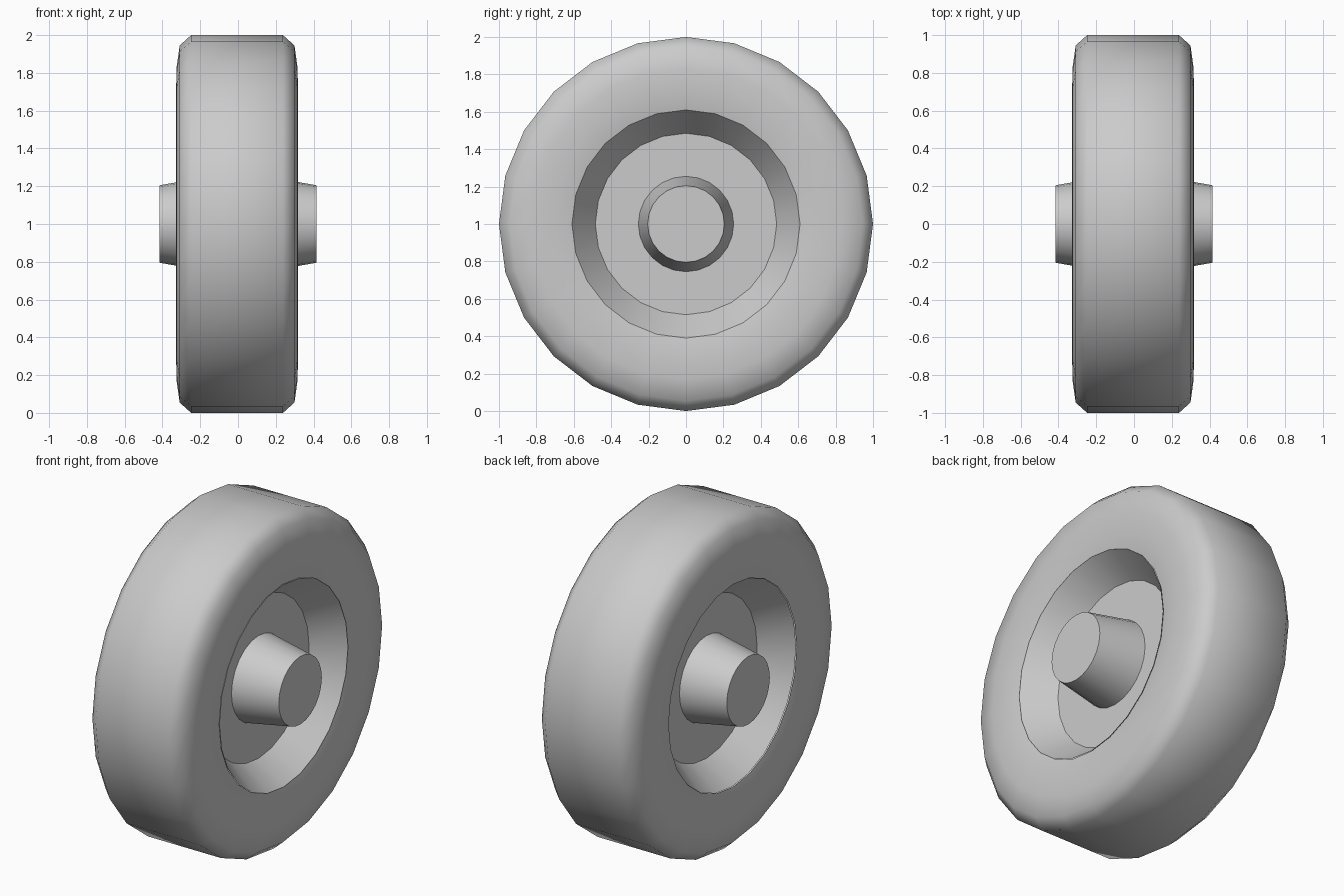
import bpy, bmesh
from math import sin, cos, pi, radians

if "Cube" in bpy.data.objects:
    bpy.data.objects.remove(bpy.data.objects["Cube"])

SIDES = 24
AXLE_Z = 1.0


def lathe(name, profile, cap=None, angle=30):
    """Spin an (x, radius) profile around the x axle; cap = 'first' or 'last' ring."""
    bm = bmesh.new()
    rings = []
    for x, r in profile:
        rings.append([bm.verts.new((x, r * sin(2 * pi * j / SIDES), r * cos(2 * pi * j / SIDES)))
                      for j in range(SIDES)])
    for a, b in zip(rings, rings[1:]):
        for j in range(SIDES):
            k = (j + 1) % SIDES
            bm.faces.new((a[j], b[j], b[k], a[k]))
    if cap == 'first':
        bm.faces.new(rings[0])
    elif cap == 'last':
        bm.faces.new(rings[-1][::-1])
    mesh = bpy.data.meshes.new(name)
    bm.to_mesh(mesh)
    bm.free()
    obj = bpy.data.objects.new(name, mesh)
    obj.location.z = AXLE_Z
    bpy.context.collection.objects.link(obj)
    bpy.ops.object.select_all(action='DESELECT')
    obj.select_set(True)
    bpy.context.view_layer.objects.active = obj
    bpy.ops.object.shade_smooth_by_angle(angle=radians(angle))
    return obj


def flipped(profile):
    return [(-x, r) for x, r in reversed(profile)]


# Tyre: rounded shoulders, flat side walls, small lip at the rim
half = [(0.243, 1.0), (0.304, 0.945), (0.32, 0.83), (0.323, 0.7), (0.306, 0.61)]
tyre = lathe("tyre", flipped(half) + half, angle=60)
tyre.location.x = -0.005

# Recessed dish and tapered hub on each side
dish = [(0.306, 0.61), (0.135, 0.485), (0.135, 0.255)]
hub = [(0.135, 0.255), (0.415, 0.205)]
lathe("rim_right", dish)
lathe("rim_left", flipped(dish))
lathe("hub_right", hub, cap='last')
lathe("hub_left", flipped(hub), cap='first')
